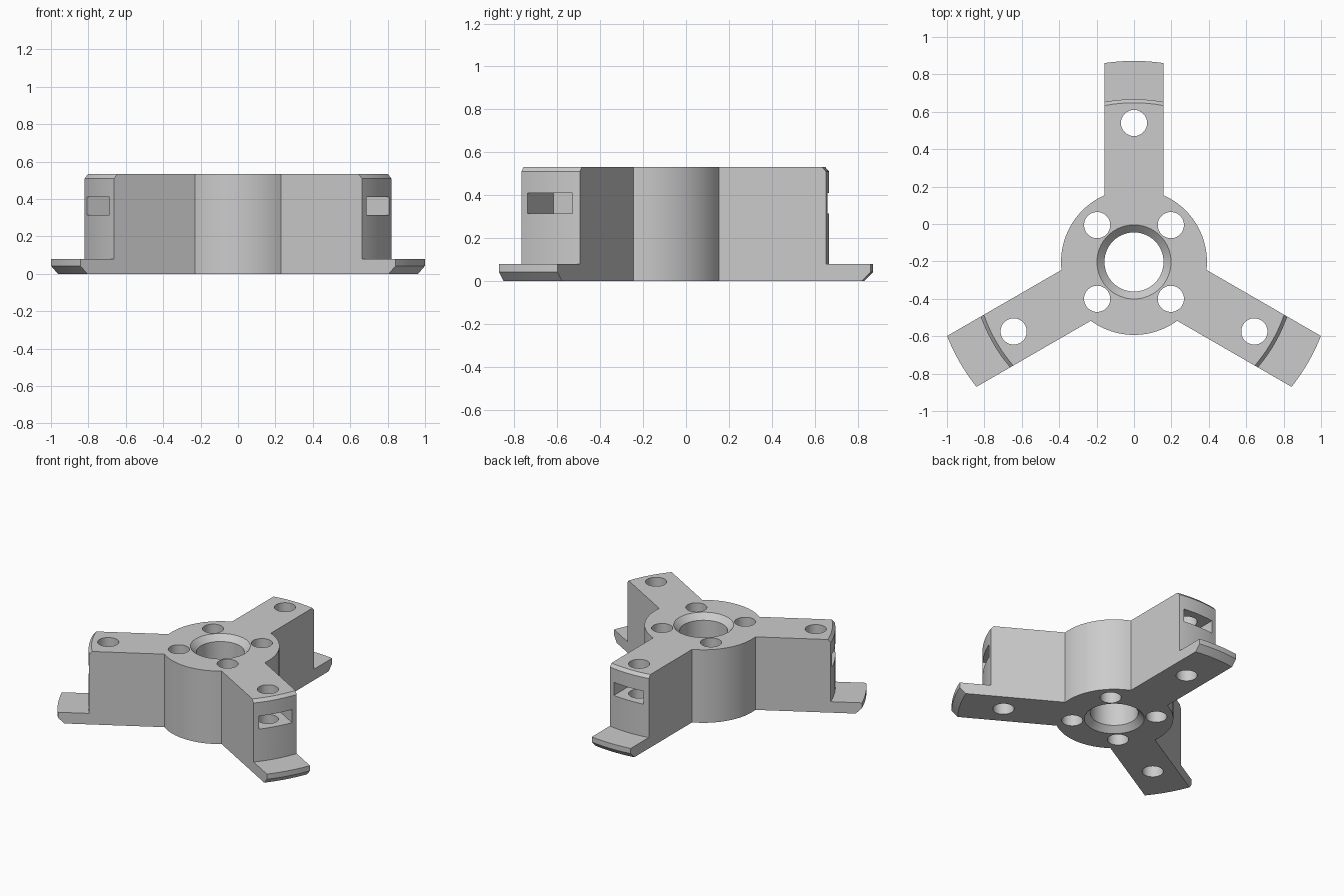
import bpy, bmesh
from math import sin, cos, pi, radians, asin
from mathutils import Matrix, Vector

cube = bpy.data.objects.get("Cube")
if cube:
    bpy.data.objects.remove(cube, do_unlink=True)

CENTRE_Y = -0.203
HEIGHT = 0.532
HUB_R = 0.39
ARM_HALF = 0.157
ARM_ANGLES = [radians(a) for a in (90, 210, 330)]

grey = bpy.data.materials.new("light grey")
grey.use_nodes = True
colour = (0.6, 0.6, 0.6, 1)
grey.diffuse_color = colour
grey.node_tree.nodes["Principled BSDF"].inputs["Base Color"].default_value = colour


def make_object(name, bm):
    bmesh.ops.recalc_face_normals(bm, faces=bm.faces)
    mesh = bpy.data.meshes.new(name)
    bm.to_mesh(mesh)
    bm.free()
    obj = bpy.data.objects.new(name, mesh)
    bpy.context.collection.objects.link(obj)
    mesh.materials.append(grey)
    return obj


def lathe(name, profile, steps, x=0, y=0):
    """Closed solid of revolution from (radius, height) pairs, bottom to top."""
    bm = bmesh.new()
    rings = [[bm.verts.new((x + r * cos(2 * pi * i / steps),
                            y + r * sin(2 * pi * i / steps), z))
              for i in range(steps)] for r, z in profile]
    for low, high in zip(rings, rings[1:]):
        for i in range(steps):
            j = (i + 1) % steps
            bm.faces.new((low[i], low[j], high[j], high[i]))
    bm.faces.new(rings[0])
    bm.faces.new(rings[-1])
    return make_object(name, bm)


def plan_solid(name):
    """Hub circle with three straight arms, extruded past the full height."""
    bm = bmesh.new()
    points = []
    spread = asin(ARM_HALF / HUB_R)
    for a in ARM_ANGLES:
        along, across = Vector((cos(a), sin(a))), Vector((-sin(a), cos(a)))
        points += [along * 1.2 - across * ARM_HALF, along * 1.2 + across * ARM_HALF]
        start, end = a + spread, a + 2 * pi / 3 - spread
        for i in range(25):
            t = start + (end - start) * i / 24
            points.append(Vector((cos(t), sin(t))) * HUB_R)
    face = bm.faces.new([bm.verts.new((p.x, p.y, -0.1)) for p in points])
    top = bmesh.ops.extrude_face_region(bm, geom=[face])["geom"]
    bmesh.ops.translate(bm, vec=(0, 0, HEIGHT + 0.2),
                        verts=[v for v in top if isinstance(v, bmesh.types.BMVert)])
    return make_object(name, bm)


def nut_slot(a):
    """Rectangular pocket opening at the outer wall of an arm."""
    bm = bmesh.new()
    bmesh.ops.create_cube(bm, size=1)
    place = (Matrix.Rotation(a, 4, 'Z') @ Matrix.Translation((0.82, 0, 0.3625))
             @ Matrix.Diagonal((0.4, 0.24, 0.095, 1)))
    bmesh.ops.transform(bm, matrix=place, verts=bm.verts)
    return make_object("nut_slot_cutter", bm)


# Round body: chamfered foot flange, outer wall, chamfered top rim
body = lathe("three_arm_mount", [
    (1.034, 0), (1.075, 0.042), (1.075, 0.08), (0.87, 0.08),
    (0.87, 0.51), (0.851, HEIGHT)], 192)

# Arm outline, then centre bore, bolt holes and nut slots
cuts = [(plan_solid("arm_outline_cutter"), 'INTERSECT')]
cuts.append((lathe("bore_cutter", [
    (0.208, -0.01), (0.158, 0.04), (0.158, HEIGHT - 0.04),
    (0.208, HEIGHT + 0.01)], 96), 'DIFFERENCE'))
holes = [(sx * 0.197, sy * 0.197) for sx in (-1, 1) for sy in (-1, 1)]
holes += [(0.743 * cos(a), 0.743 * sin(a)) for a in ARM_ANGLES]
for x, y in holes:
    cuts.append((lathe("bolt_hole_cutter", [(0.07, -0.1), (0.07, HEIGHT + 0.1)],
                       48, x, y), 'DIFFERENCE'))
cuts += [(nut_slot(a), 'DIFFERENCE') for a in ARM_ANGLES]

for cutter, operation in cuts:
    cutter.hide_render = True
    mod = body.modifiers.new(cutter.name, 'BOOLEAN')
    mod.object, mod.operation, mod.solver = cutter, operation, 'EXACT'

# Bake the cuts and drop the cutters
bpy.context.view_layer.update()
baked = bpy.data.meshes.new_from_object(
    body.evaluated_get(bpy.context.evaluated_depsgraph_get()))
body.modifiers.clear()
body.data = baked
baked.materials.clear()
baked.materials.append(grey)
for poly in baked.polygons:
    poly.material_index = 0
for cutter, _ in cuts:
    bpy.data.objects.remove(cutter, do_unlink=True)

body.location.y = CENTRE_Y
bpy.ops.object.select_all(action='DESELECT')
body.select_set(True)
bpy.context.view_layer.objects.active = body
bpy.ops.object.shade_smooth_by_angle(angle=radians(20))
